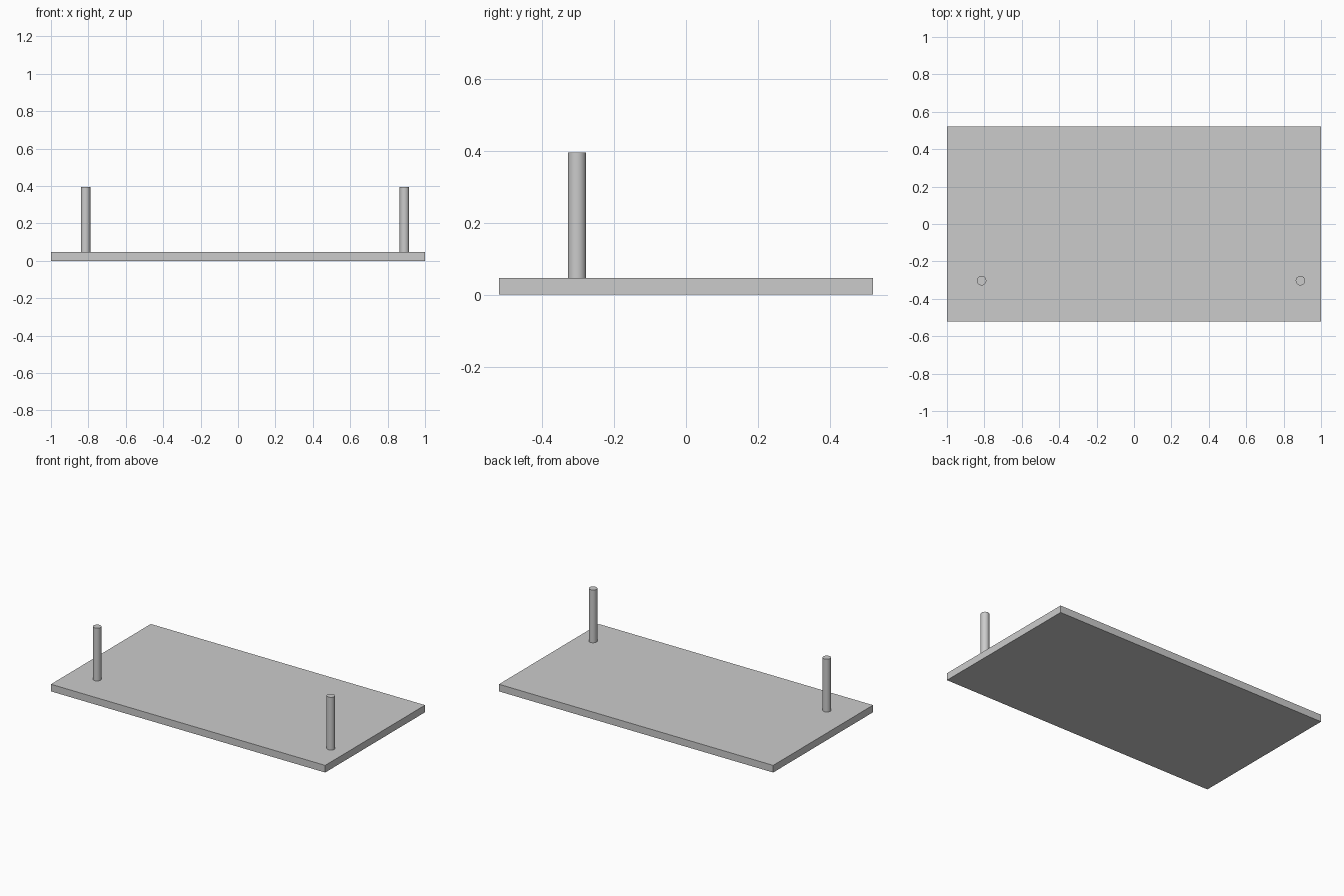
import bpy
import math

cube = bpy.data.objects.get("Cube")
if cube:
    bpy.data.objects.remove(cube, do_unlink=True)

# Single light grey material
grey = bpy.data.materials.new("light_grey")
grey.use_nodes = True
colour = (0.6, 0.6, 0.6, 1)
grey.diffuse_color = colour
grey.node_tree.nodes["Principled BSDF"].inputs["Base Color"].default_value = colour

PLATE_SIZE = (2.0, 1.04, 0.047)
POST_TOP = 0.395
POST_RADIUS = 0.0255
POST_Y = -0.303

# Flat base plate
bpy.ops.mesh.primitive_cube_add(size=1, location=(0, 0, PLATE_SIZE[2] / 2))
plate = bpy.context.object
plate.name = "base_plate"
plate.scale = PLATE_SIZE
bpy.ops.object.transform_apply(location=False, rotation=False, scale=True)
plate.data.materials.append(grey)


def add_post(name, x):
    """Round post standing on the plate."""
    bottom = PLATE_SIZE[2]
    bpy.ops.mesh.primitive_cylinder_add(
        vertices=32, radius=POST_RADIUS, depth=POST_TOP - bottom,
        location=(x, POST_Y, (POST_TOP + bottom) / 2))
    post = bpy.context.object
    post.name = name
    post.data.materials.append(grey)
    bpy.ops.object.shade_smooth_by_angle(angle=math.radians(30))


# Two posts near the front edge
add_post("right_post", -0.815)
add_post("left_post", 0.89)
